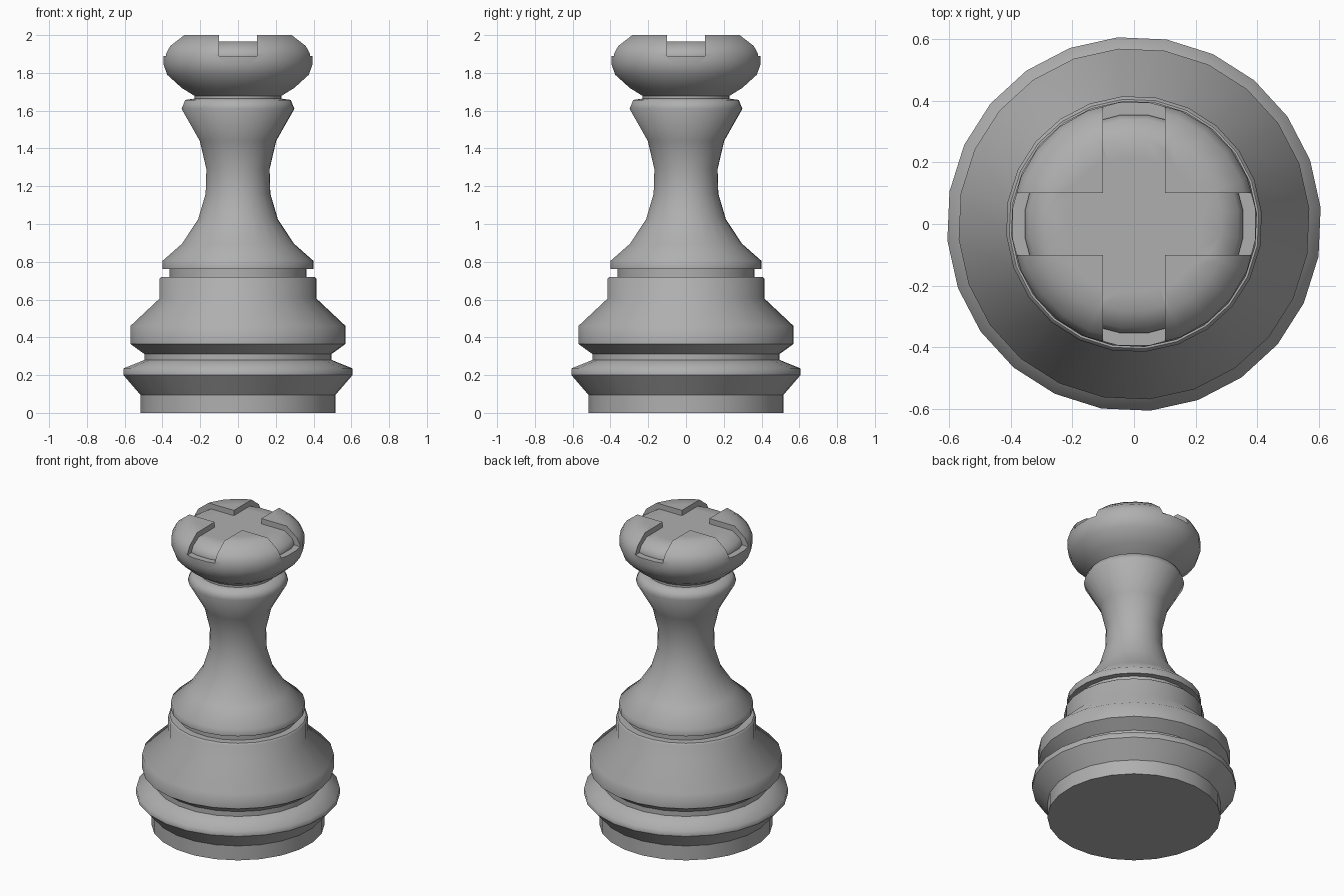
import bpy, bmesh, math

if "Cube" in bpy.data.objects:
    bpy.data.objects.remove(bpy.data.objects["Cube"])

SIDES = 24
grey = bpy.data.materials.new("dark_grey")
grey.diffuse_color = (0.43, 0.43, 0.43, 1)
grey.use_nodes = True
grey.node_tree.nodes["Principled BSDF"].inputs["Base Color"].default_value = grey.diffuse_color


def lathe(name, profile, offset_deg):
    """Revolve (radius, z, sharp) points round z, capping both ends."""
    bm = bmesh.new()
    rings = []
    for r, z, _ in profile:
        ring = []
        for i in range(SIDES):
            a = math.radians(offset_deg) + 2 * math.pi * i / SIDES
            ring.append(bm.verts.new((r * math.cos(a), r * math.sin(a), z)))
        rings.append(ring)
    for lo, hi in zip(rings, rings[1:]):
        for i in range(SIDES):
            j = (i + 1) % SIDES
            bm.faces.new((lo[i], lo[j], hi[j], hi[i]))
    bm.faces.new(rings[0][::-1])
    bm.faces.new(rings[-1])
    for f in bm.faces:
        f.smooth = True
    for ring, (_, _, sharp) in zip(rings, profile):
        for i in range(SIDES):
            e = bm.edges.get((ring[i], ring[(i + 1) % SIDES]))
            e.smooth = not sharp
    mesh = bpy.data.meshes.new(name)
    bm.to_mesh(mesh)
    bm.free()
    mesh.materials.append(grey)
    ob = bpy.data.objects.new(name, mesh)
    bpy.context.collection.objects.link(ob)
    return ob


def boolean(ob, other, operation):
    """Apply a boolean to ob and remove the helper."""
    other.hide_render = True
    bpy.context.view_layer.update()
    bpy.ops.object.select_all(action='DESELECT')
    ob.select_set(True)
    bpy.context.view_layer.objects.active = ob
    mod = ob.modifiers.new("bool", 'BOOLEAN')
    mod.operation = operation
    mod.solver = 'EXACT'
    mod.object = other
    bpy.ops.object.modifier_apply(modifier=mod.name)
    bpy.data.objects.remove(other)


# Turned base, stem and collar
lathe("body", [
    (0.518, 0.0, 1), (0.518, 0.095, 1), (0.609, 0.2, 1), (0.609, 0.235, 0),
    (0.498, 0.28, 1), (0.498, 0.312, 1), (0.572, 0.365, 1), (0.572, 0.46, 0),
    (0.417, 0.605, 0), (0.417, 0.71, 0), (0.407, 0.72, 1), (0.363, 0.72, 1),
    (0.363, 0.763, 1), (0.401, 0.763, 1), (0.401, 0.805, 0), (0.298, 0.895, 0),
    (0.212, 1.025, 0), (0.172, 1.16, 0), (0.168, 1.29, 0), (0.203, 1.44, 0),
    (0.3, 1.61, 0), (0.28, 1.657, 0), (0.23, 1.664, 1), (0.23, 1.69, 1),
], 5)

# Rounded head
head = lathe("head", [
    (0.23, 1.677, 1), (0.3, 1.72, 0), (0.378, 1.79, 0), (0.398, 1.845, 0),
    (0.398, 1.9, 0), (0.376, 1.942, 0), (0.303, 2.0, 0), (0.23, 2.0, 0),
], 7.5)

# Crossed slots cut through the top of the head
for size in ((1.2, 0.2), (0.2, 1.2)):
    bpy.ops.mesh.primitive_cube_add(size=1, location=(0, 0, 1.99))
    cutter = bpy.context.object
    cutter.name = "slot_cutter"
    cutter.scale = (*size, 0.2)
    boolean(head, cutter, 'DIFFERENCE')

# Domed core inside the head forms the raised slot floor
core = lathe("slot_floor", [
    (0.357, 1.87, 1), (0.357, 1.9, 0), (0.342, 1.928, 0),
    (0.285, 1.965, 0), (0.22, 1.965, 0),
], 7.5)
boolean(head, core, 'UNION')
bpy.ops.object.shade_smooth_by_angle(angle=math.radians(52))
